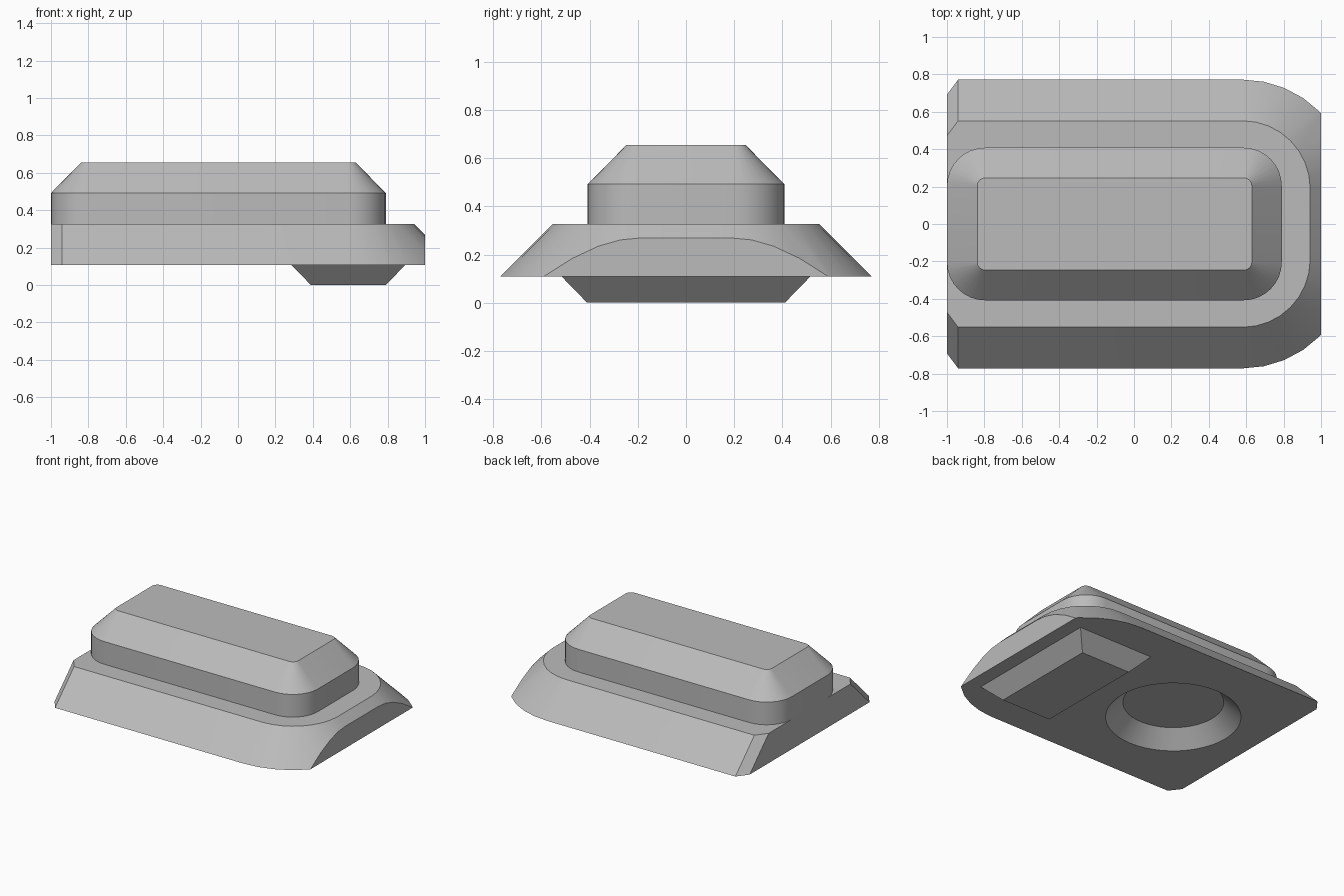
import bpy, bmesh, math

if "Cube" in bpy.data.objects:
    bpy.data.objects.remove(bpy.data.objects["Cube"])

grey = bpy.data.materials.new("plain_grey")
grey.diffuse_color = (0.5, 0.5, 0.5, 1)
grey.use_nodes = True
grey.node_tree.nodes["Principled BSDF"].inputs["Base Color"].default_value = grey.diffuse_color


def arc(cx, cy, r, start, segments=8):
    """Quarter circle, counter-clockwise from the start angle in degrees."""
    return [(cx + r * math.cos(a), cy + r * math.sin(a))
            for a in (math.radians(start + 90 * i / segments) for i in range(segments + 1))]


def rounded_rect(x0, x1, y, r):
    return (arc(x1 - r, y - r, r, 0) + arc(x0 + r, y - r, r, 90)
            + arc(x0 + r, r - y, r, 180) + arc(x1 - r, r - y, r, 270))


def loft(name, rings, cap_bottom=True, clip_x=None):
    """Skin a stack of (outline, height) rings, optionally cut flat at clip_x."""
    bm = bmesh.new()
    loops = [[bm.verts.new((x, y, z)) for x, y in pts] for pts, z in rings]
    for a, b in zip(loops, loops[1:]):
        for i in range(len(a)):
            j = (i + 1) % len(a)
            bm.faces.new((a[i], a[j], b[j], b[i]))
    bm.faces.new(loops[-1])
    if cap_bottom:
        bm.faces.new(loops[0][::-1])
    if clip_x is not None:
        cut = bmesh.ops.bisect_plane(bm, geom=bm.verts[:] + bm.edges[:] + bm.faces[:],
                                     plane_co=(clip_x, 0, 0), plane_no=(1, 0, 0),
                                     clear_outer=True)
        edges = [e for e in cut["geom_cut"] if isinstance(e, bmesh.types.BMEdge)]
        bmesh.ops.edgeloop_fill(bm, edges=edges)
    bmesh.ops.recalc_face_normals(bm, faces=bm.faces[:])
    mesh = bpy.data.meshes.new(name)
    bm.to_mesh(mesh)
    bm.free()
    mesh.materials.append(grey)
    obj = bpy.data.objects.new(name, mesh)
    bpy.context.collection.objects.link(obj)
    return obj


def activate(obj):
    bpy.ops.object.select_all(action='DESELECT')
    obj.select_set(True)
    bpy.context.view_layer.objects.active = obj


def base_outline(y, r):
    """Rounded at the right end, small chamfers at the left end."""
    cx, cy = 0.58, 0.19
    return (arc(cx, cy, r, 0) + [(-0.94, y), (-1, y - 0.08), (-1, 0.08 - y), (-0.94, -y)]
            + arc(cx, -cy, r, 270))


def circle(r, n=48):
    return [(-0.34 + r * math.cos(2 * math.pi * i / n), r * math.sin(2 * math.pi * i / n))
            for i in range(n)]


# Sloped base, cut flat at the right end
base = loft("base", [(base_outline(0.772, 0.582), 0.108), (base_outline(0.552, 0.362), 0.326)],
            clip_x=1.0)

# Round tapered socket in the underside
cutter = loft("socket_cutter", [(circle(0.56), 0.0), (circle(0.335), 0.22)])
cutter.hide_render = True
activate(base)
socket = base.modifiers.new("socket", 'BOOLEAN')
socket.operation = 'DIFFERENCE'
socket.solver = 'EXACT'
socket.object = cutter
bpy.ops.object.modifier_apply(modifier=socket.name)
bpy.data.objects.remove(cutter)

# Upper block with sloped shoulders
upper = loft("upper_block", [(rounded_rect(-1, 0.79, 0.408, 0.204), 0.326),
                             (rounded_rect(-1, 0.79, 0.408, 0.204), 0.492),
                             (rounded_rect(-0.838, 0.63, 0.246, 0.042), 0.655)],
             cap_bottom=False)

# Tapered foot under the right end
foot = loft("foot", [([(0.39, -0.41), (0.79, -0.41), (0.79, 0.41), (0.39, 0.41)], 0.0),
                     ([(0.285, -0.515), (0.895, -0.515), (0.895, 0.515), (0.285, 0.515)], 0.108)])

for obj in (base, upper):
    activate(obj)
    bpy.ops.object.shade_smooth_by_angle(angle=math.radians(30))
